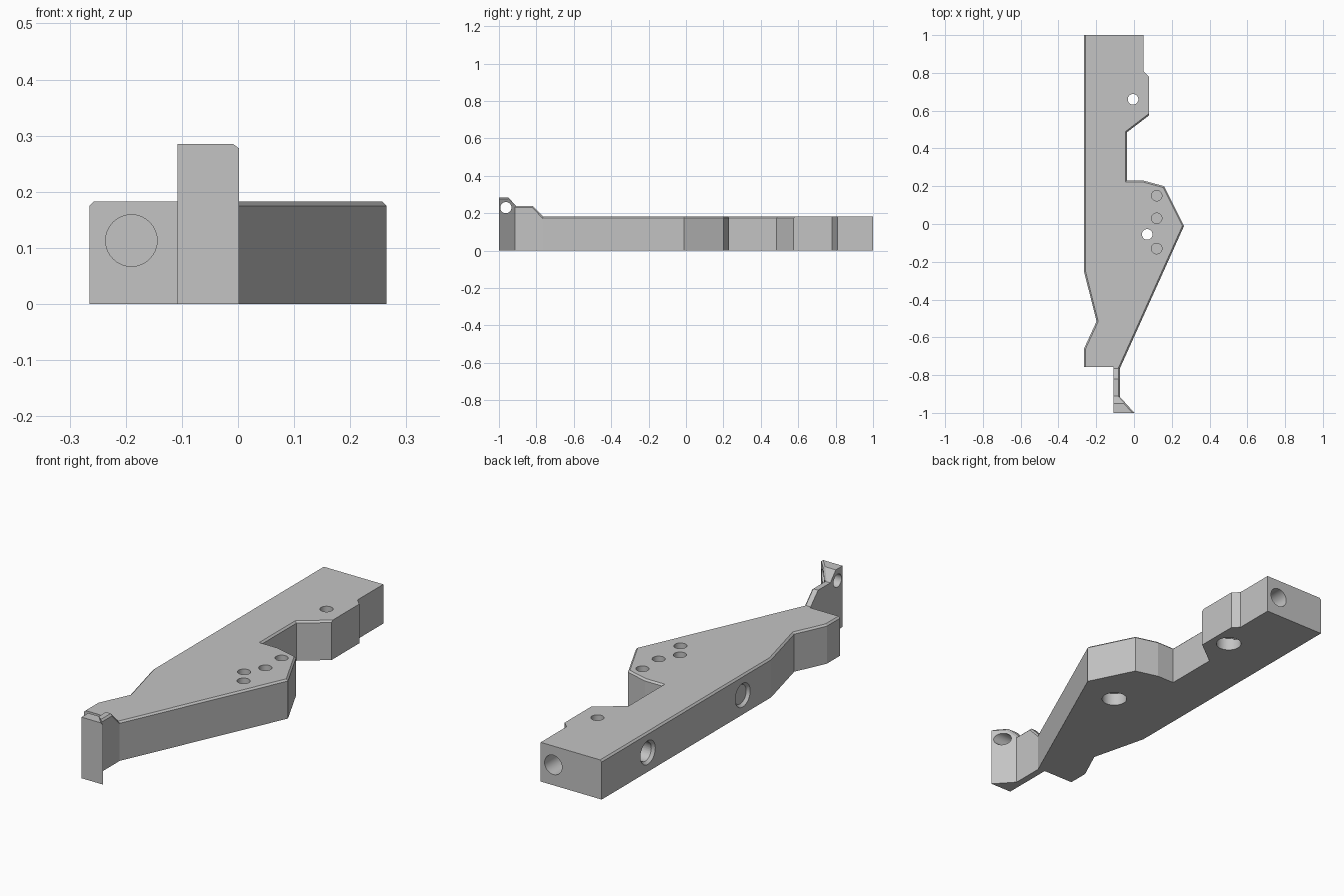
import bpy, bmesh
from math import radians
from mathutils import Vector

if "Cube" in bpy.data.objects:
    bpy.data.objects.remove(bpy.data.objects["Cube"], do_unlink=True)

COLOR = (0.55, 0.55, 0.55, 1)
grey = bpy.data.materials.new("plain grey")
grey.use_nodes = True
grey.diffuse_color = COLOR
grey.node_tree.nodes["Principled BSDF"].inputs["Base Color"].default_value = COLOR

TOP = 0.183
CHAMFER = 0.008


def make_object(name, bm):
    bmesh.ops.recalc_face_normals(bm, faces=bm.faces)
    mesh = bpy.data.meshes.new(name)
    bm.to_mesh(mesh)
    bm.free()
    mesh.materials.append(grey)
    obj = bpy.data.objects.new(name, mesh)
    bpy.context.collection.objects.link(obj)
    return obj


def prism(name, points, shift):
    """Extrude a closed outline of 3D points along a vector."""
    bm = bmesh.new()
    face = bm.faces.new([bm.verts.new(p) for p in points])
    out = bmesh.ops.extrude_face_region(bm, geom=[face])
    verts = [v for v in out["geom"] if isinstance(v, bmesh.types.BMVert)]
    bmesh.ops.translate(bm, verts=verts, vec=shift)
    return make_object(name, bm)


def drill(start, end, r1, r2=None):
    """Cylinder or cone cutter between two points."""
    start, end = Vector(start), Vector(end)
    axis = end - start
    bm = bmesh.new()
    bmesh.ops.create_cone(bm, cap_ends=True, segments=32, radius1=r1,
                          radius2=r1 if r2 is None else r2, depth=axis.length)
    bm.transform(axis.to_track_quat("Z", "Y").to_matrix().to_4x4())
    bmesh.ops.translate(bm, verts=bm.verts, vec=(start + end) / 2)
    return make_object("cutter", bm)


def boolean(obj, cutter, operation="DIFFERENCE"):
    cutter.hide_render = True
    mod = obj.modifiers.new("cut", "BOOLEAN")
    mod.operation = operation
    mod.solver = "EXACT"
    mod.object = cutter
    bpy.context.view_layer.objects.active = obj
    bpy.ops.object.modifier_apply(modifier=mod.name)
    bpy.data.objects.remove(cutter, do_unlink=True)


def chamfer(obj, rule):
    bm = bmesh.new()
    bm.from_mesh(obj.data)
    bm.normal_update()
    edges = [e for e in bm.edges if len(e.link_faces) == 2 and rule(e)]
    bmesh.ops.bevel(bm, geom=edges, offset=CHAMFER, segments=1,
                    profile=0.5, affect="EDGES")
    bm.to_mesh(obj.data)
    bm.free()


# Main plate
outline = [(-0.265, 1), (0.05, 1), (0.05, 0.81), (0.08, 0.78), (0.08, 0.575),
           (-0.038, 0.485), (-0.038, 0.23), (0.05, 0.23), (0.16, 0.2),
           (0.265, -0.01), (-0.075, -0.765), (-0.108, -0.765),
           (-0.108, -0.757), (-0.265, -0.757), (-0.265, -0.66),
           (-0.198, -0.515), (-0.265, -0.25)]
plate = prism("main_plate", [(x, y, 0) for x, y in outline], (0, 0, TOP))


def plate_rule(e):
    mid = (e.verts[0].co + e.verts[1].co) / 2
    on_top = all(v.co.z > TOP - 0.001 for v in e.verts)
    block = mid.x > 0 and mid.y > 0.57
    return on_top and not block and -0.75 < mid.y < 0.99


chamfer(plate, plate_rule)

# Through holes with a wide counterbore underneath
for x, y in [(-0.005, 0.66), (0.07, -0.055)]:
    boolean(plate, drill((x, y, -0.1), (x, y, 0.3), 0.028))
    boolean(plate, drill((x, y, -0.1), (x, y, 0.06), 0.056))

# Blind pin holes
for y in (0.15, 0.03, -0.13):
    boolean(plate, drill((0.12, y, 0.08), (0.12, y, 0.3), 0.028))

# Side holes with a countersunk lip
for y in (0.66, -0.04):
    boolean(plate, drill((-0.4, y, 0.09), (-0.05, y, 0.09), 0.044))
    boolean(plate, drill((-0.266, y, 0.09), (-0.252, y, 0.09), 0.056, 0.044))

# End holes
boolean(plate, drill((-0.015, 1.1, 0.095), (-0.015, 0.72, 0.095), 0.045))
boolean(plate, drill((-0.19, -0.85, 0.113), (-0.19, -0.68, 0.113), 0.046))

# Front arm: stepped side profile trimmed by its flared plan
profile = [(-1, 0), (-1, 0.285), (-0.95, 0.285), (-0.91, 0.24),
           (-0.82, 0.24), (-0.765, TOP), (-0.765, 0)]
arm = prism("front_arm", [(-0.108, y, z) for y, z in profile], (0.15, 0, 0))
plan = [(-0.2, -1.1), (0.093, -1.1), (-0.075, -0.915), (-0.075, -0.7),
        (-0.2, -0.7)]
boolean(arm, prism("trim", [(x, y, -0.1) for x, y in plan], (0, 0, 0.5)),
        "INTERSECT")


def arm_rule(e):
    a, b = sorted((f.normal for f in e.link_faces), key=lambda n: n.z)
    return b.z > 0.5 and abs(a.z) < 0.1 and a.x > 0.5


chamfer(arm, arm_rule)
boolean(arm, drill((-0.3, -0.963, 0.23), (0.2, -0.963, 0.23), 0.03))

# Smooth hole walls, crisp everything else
for obj in (plate, arm):
    bpy.ops.object.select_all(action="DESELECT")
    obj.select_set(True)
    bpy.context.view_layer.objects.active = obj
    bpy.ops.object.shade_smooth_by_angle(angle=radians(12))
